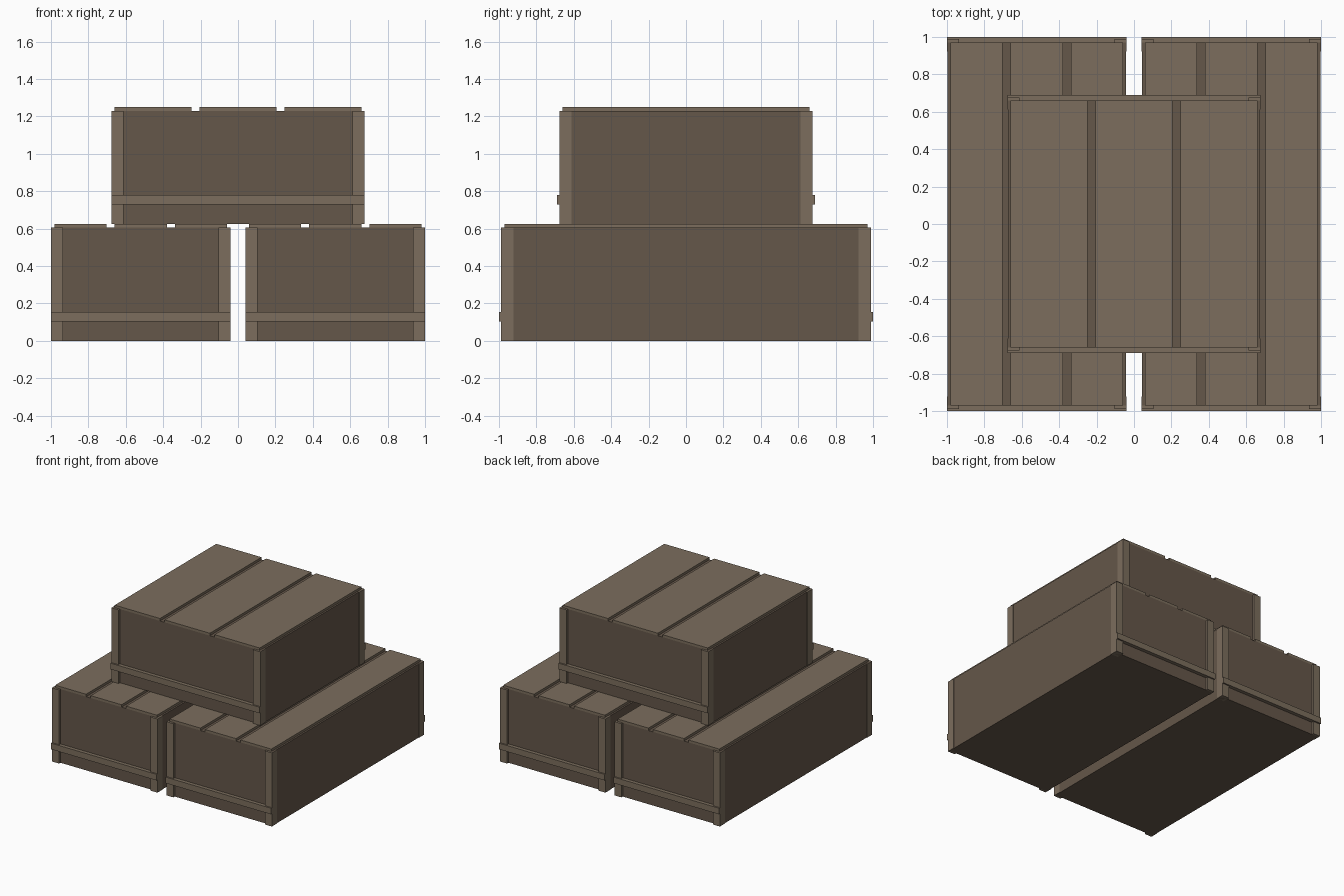
import bpy

if "Cube" in bpy.data.objects:
    bpy.data.objects.remove(bpy.data.objects["Cube"])


def material(name, colour):
    m = bpy.data.materials.new(name)
    m.diffuse_color = (*colour, 1)
    m.use_nodes = True
    m.node_tree.nodes["Principled BSDF"].inputs["Base Color"].default_value = m.diffuse_color
    return m


DARK = material("dark_wood", (0.13, 0.095, 0.068))
LIGHT = material("light_wood", (0.20, 0.155, 0.11))


def box(name, x, y, z, mat):
    """Box from (min, max) ranges on each axis."""
    bpy.ops.mesh.primitive_cube_add(size=1, location=[sum(r) / 2 for r in (x, y, z)])
    ob = bpy.context.object
    ob.name = name
    ob.scale = [r[1] - r[0] for r in (x, y, z)]
    bpy.ops.object.transform_apply(location=False, rotation=False, scale=True)
    ob.data.materials.append(mat)


def crate(name, cx, hx, hy, z0):
    """Crate centred on cx, half width hx, half depth hy to the battens."""
    top = z0 + 0.605
    body_y = hy - 0.03
    # Solid crate body
    box(name + "_body", (cx - hx + 0.004, cx + hx - 0.004), (-body_y, body_y), (z0, top), DARK)
    for end, sy in (("front", -1), ("back", 1)):
        # Corner posts
        for side, sx in (("left", -1), ("right", 1)):
            xs = sorted((cx + sx * hx, cx + sx * (hx - 0.065)))
            ys = sorted((sy * (hy - 0.012), sy * (hy - 0.077)))
            box(f"{name}_{end}_{side}_post", xs, ys, (z0, top), LIGHT)
        # Horizontal batten across the end
        ys = sorted((sy * hy, sy * body_y))
        box(f"{name}_{end}_batten", (cx - hx, cx + hx), ys, (z0 + 0.105, z0 + 0.155), LIGHT)
    # Three lid planks
    gap = 0.042
    start = cx - hx + 0.018
    width = (2 * hx - 0.036 - 2 * gap) / 3
    for i in range(3):
        x = start + i * (width + gap)
        box(f"{name}_lid_plank_{i + 1}", (x, x + width), (-body_y, body_y), (top, top + 0.02), LIGHT)


crate("left_crate", -0.52, 0.48, 1.0, 0)
crate("right_crate", 0.52, 0.48, 1.0, 0)
crate("top_crate", 0, 0.677, 0.689, 0.625)
